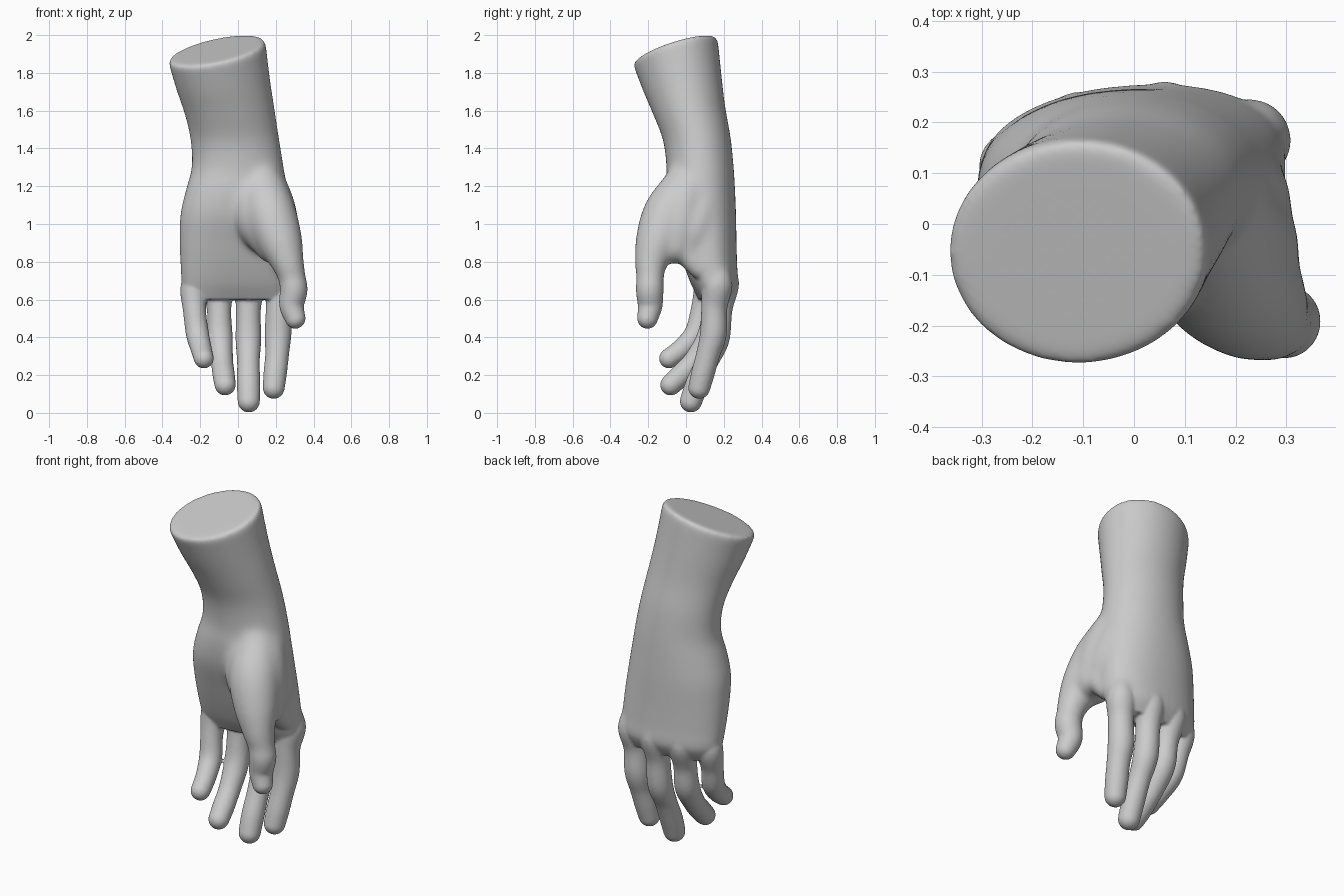
import bpy, bmesh, math
from mathutils import Vector

if "Cube" in bpy.data.objects:
    bpy.data.objects.remove(bpy.data.objects["Cube"])

SIDES = 32
bm = bmesh.new()


def spline(rows, steps=6):
    """Catmull-Rom interpolation through rows of numbers."""
    out = []
    for i in range(len(rows) - 1):
        a, b = rows[max(i - 1, 0)], rows[i]
        c, d = rows[i + 1], rows[min(i + 2, len(rows) - 1)]
        for s in range(steps):
            t = s / steps
            out.append([0.5 * (2 * q + (r - p) * t + (2 * p - 5 * q + 4 * r - u) * t * t
                               + (3 * q - p - 3 * r + u) * t ** 3)
                        for p, q, r, u in zip(a, b, c, d)])
    out.append(list(rows[-1]))
    return out


def loft(rings):
    """Skin a list of closed rings and cap both ends."""
    vr = [[bm.verts.new(p) for p in ring] for ring in rings]
    n = len(vr[0])
    for a, b in zip(vr, vr[1:]):
        for i in range(n):
            bm.faces.new((a[i], a[(i + 1) % n], b[(i + 1) % n], b[i]))
    bm.faces.new(vr[0][::-1])
    bm.faces.new(vr[-1])


def tube(points):
    """Round limb through (x, y, z, radius) with a domed end."""
    rows = spline(points)
    end, prev = Vector(rows[-1][:3]), Vector(rows[-2][:3])
    d, r = (end - prev).normalized(), rows[-1][3]
    for k in range(1, 7):
        a = math.radians(k * 14)
        rows.append([*(end + d * r * math.sin(a)), r * math.cos(a)])
    rings = []
    for i, row in enumerate(rows):
        t = (Vector(rows[min(i + 1, len(rows) - 1)][:3])
             - Vector(rows[max(i - 1, 0)][:3])).normalized()
        v = t.cross(Vector((1, 0, 0))).normalized()
        u = v.cross(t)
        rings.append([Vector(row[:3]) + row[3] * (u * math.cos(w) + v * math.sin(w))
                      for w in (2 * math.pi * k / SIDES for k in range(SIDES))])
    loft(rings)


# forearm, wrist and palm: z, x min, x max, y min, y max, cut slope, palm shape
body = [
    (1.922, -.373, .146, -.284, .168, 1, 0),
    (1.75, -.328, .168, -.228, .188, .7, 0),
    (1.60, -.283, .193, -.173, .208, .4, 0),
    (1.45, -.252, .218, -.122, .237, .15, 0),
    (1.30, -.246, .243, -.105, .252, 0, .1),
    (1.18, -.277, .262, -.112, .257, 0, .3),
    (1.05, -.306, .28, -.10, .26, 0, .5),
    (.90, -.310, .295, -.055, .26, 0, .7),
    (.78, -.305, .30, -.015, .262, 0, .8),
    (.68, -.295, .295, .025, .262, 0, .9),
    (.60, -.27, .27, .07, .22, 0, 1),
]
rings = []
for z, x0, x1, y0, y1, slope, palm in spline(body):
    cx, cy, hx, hy = (x0 + x1) / 2, (y0 + y1) / 2, (x1 - x0) / 2, (y1 - y0) / 2
    e = 2 / (2 + .5 * palm)
    ring = []
    for k in range(48):
        a = 2 * math.pi * k / 48
        c, s = math.cos(a), math.sin(a)
        u = math.copysign(abs(c) ** e, c)
        v = math.copysign(abs(s) ** e, s)
        y = hy * v + palm * (.02 * u - .03 * u * u + .01)
        ring.append((cx + hx * u, cy + y, z + slope * (.2 * hx * u + .3 * y)))
    rings.append(ring)
loft(rings)

# fingers: knuckle to tip
fingers = {
    "index": [(.22, .16, .78, .06), (.228, .165, .68, .081), (.217, .15, .56, .069),
              (.212, .145, .42, .071), (.207, .117, .31, .063), (.197, .09, .21, .062),
              (.189, .07, .132, .058)],
    "middle": [(.05, .18, .79, .06), (.06, .198, .69, .083), (.055, .18, .55, .066),
               (.055, .162, .39, .068), (.055, .11, .27, .06), (.056, .058, .15, .062),
               (.057, .026, .061, .059)],
    "ring": [(-.1, .165, .78, .06), (-.105, .178, .68, .083), (-.1, .15, .54, .064),
             (-.095, .124, .40, .067), (-.085, .045, .275, .059), (-.075, -.03, .196, .059),
             (-.068, -.081, .148, .056)],
    "little": [(-.22, .1, .78, .05), (-.233, .114, .66, .072), (-.23, .085, .54, .061),
               (-.215, .052, .42, .061), (-.195, -.02, .34, .056), (-.181, -.09, .288, .053)],
}
for pts in fingers.values():
    tube(pts)

# thumb, then the fleshy pads joining it to the palm and back of the hand
tube([(.08, .04, 1.34, .10), (.125, 0, 1.2, .125), (.172, -.092, 1.05, .138),
      (.226, -.152, .90, .119), (.262, -.184, .80, .09), (.285, -.19, .72, .073),
      (.295, -.192, .65, .073), (.284, -.19, .57, .066), (.303, -.204, .50, .055)])
tube([(.14, .06, 1.27, .09), (.18, -.01, 1.12, .115), (.216, -.04, .98, .11), (.237, -.06, .88, .09)])
tube([(.17, .1, 1.15, .09), (.21, .05, .98, .10), (.232, .01, .86, .075), (.24, .07, .77, .06)])
tube([(.05, .05, 1.32, .10), (.07, .01, 1.18, .13), (.11, -.05, 1.02, .13), (.18, -.10, .88, .09)])

bmesh.ops.recalc_face_normals(bm, faces=bm.faces)
mesh = bpy.data.meshes.new("hand")
bm.to_mesh(mesh)
bm.free()
hand = bpy.data.objects.new("hand", mesh)
bpy.context.collection.objects.link(hand)
bpy.context.view_layer.objects.active = hand
hand.select_set(True)

# fuse all parts into one skin
fuse = hand.modifiers.new("fuse", 'REMESH')
fuse.mode = 'VOXEL'
fuse.voxel_size = .007
bpy.ops.object.modifier_apply(modifier="fuse")

# soften the whole skin lightly, the palm and arm strongly
group = hand.vertex_groups.new(name="palm_and_arm")
for v in hand.data.vertices:
    w = min(max((v.co.z - .68) / .15, 0), 1)
    if w > 0:
        group.add([v.index], w, 'REPLACE')
for name, count, vg in (("soften", 10, ""), ("blend", 120, group.name)):
    m = hand.modifiers.new(name, 'SMOOTH')
    m.factor, m.iterations, m.vertex_group = .5, count, vg
    bpy.ops.object.modifier_apply(modifier=name)
bpy.ops.object.shade_smooth()
